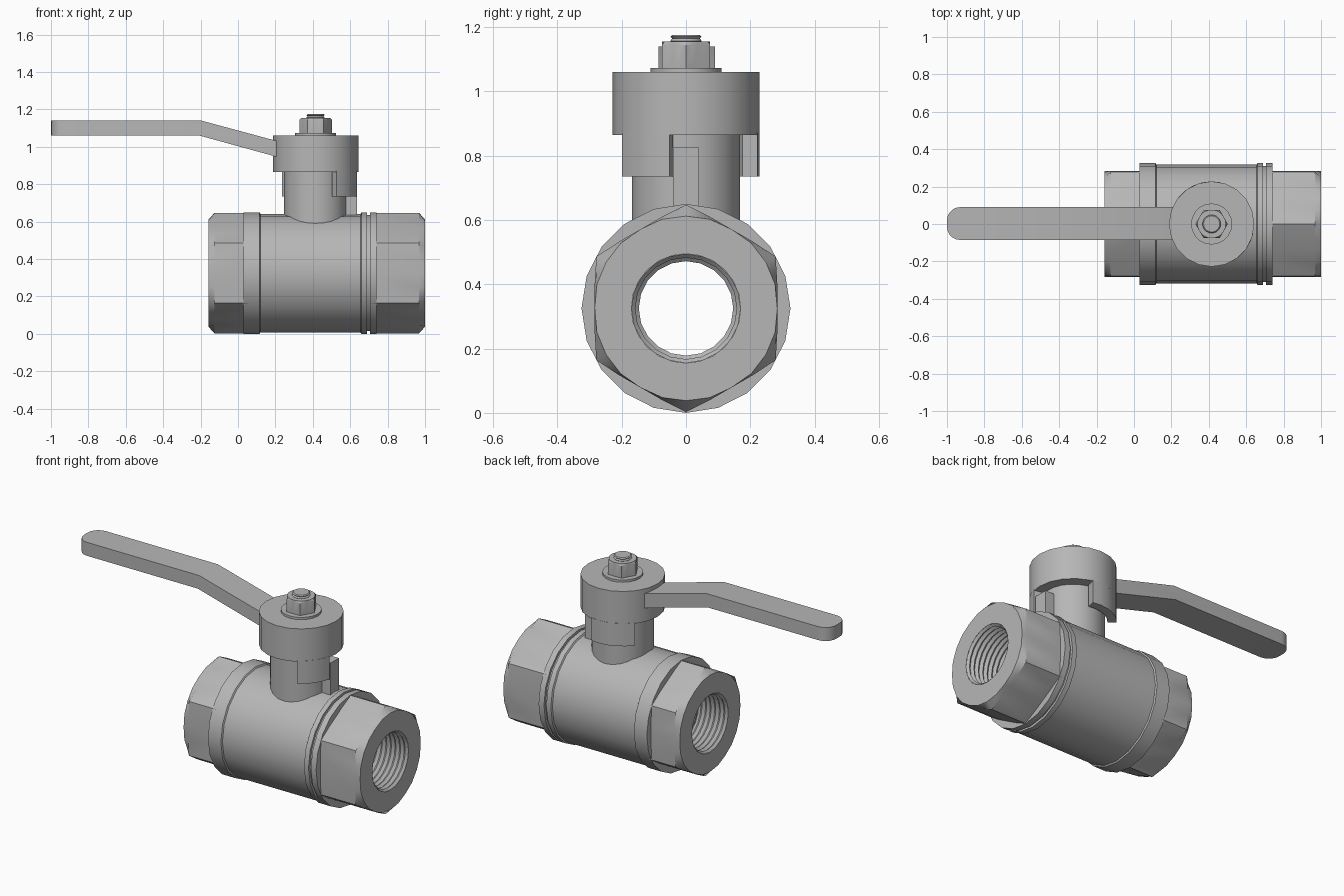
import bpy, bmesh, math
from mathutils import Vector

if "Cube" in bpy.data.objects:
    bpy.data.objects.remove(bpy.data.objects["Cube"])

metal = bpy.data.materials.new("grey metal")
metal.diffuse_color = (0.47, 0.47, 0.47, 1)
metal.use_nodes = True
metal.node_tree.nodes["Principled BSDF"].inputs["Base Color"].default_value = metal.diffuse_color

AXIS_Z = 0.325   # height of the pipe axis
STEM_X = 0.415   # position of the stem axis


def finish(name, bm, angle=30):
    bmesh.ops.remove_doubles(bm, verts=bm.verts, dist=1e-5)
    me = bpy.data.meshes.new(name)
    bm.to_mesh(me)
    bm.free()
    ob = bpy.data.objects.new(name, me)
    bpy.context.collection.objects.link(ob)
    me.materials.append(metal)
    bpy.context.view_layer.objects.active = ob
    ob.select_set(True)
    bpy.ops.object.shade_smooth_by_angle(angle=math.radians(angle))
    ob.select_set(False)
    return ob


def along_x(t, r, a):
    return Vector((t, r * math.sin(a), AXIS_Z + r * math.cos(a)))


def along_z(t, r, a):
    return Vector((STEM_X + r * math.cos(a), r * math.sin(a), t))


def lathe(name, profile, place, n, cap=False, shape=None, fix=True):
    """Turn (position, radius) pairs; shape limits the radius by angle."""
    bm = bmesh.new()
    rings = []
    for t, r in profile:
        ring = []
        for i in range(n):
            a = math.tau * i / n
            ring.append(bm.verts.new(place(t, min(r, shape(a)) if shape else r, a)))
        rings.append(ring)
    for A, B in zip(rings, rings[1:]):
        for i in range(n):
            j = (i + 1) % n
            bm.faces.new((A[i], A[j], B[j], B[i]))
    if cap:
        bm.faces.new(rings[0])
        bm.faces.new(rings[-1])
    if fix:
        bmesh.ops.recalc_face_normals(bm, faces=bm.faces)
    return finish(name, bm)


def hexagon(flat):
    return lambda a: flat / math.cos((a % (math.pi / 3)) - math.pi / 6)


def prism(name, outline, axis, lo, hi, bevel=None):
    """Extrude a 2D outline; axis 'z' uses xy points, axis 'y' uses xz points."""
    bm = bmesh.new()
    put = (lambda p, h: (p[0], p[1], h)) if axis == 'z' else (lambda p, h: (p[0], h, p[1]))
    a = [bm.verts.new(put(p, lo)) for p in outline]
    b = [bm.verts.new(put(p, hi)) for p in outline]
    bm.faces.new(a)
    bm.faces.new(b)
    for i in range(len(a)):
        j = (i + 1) % len(a)
        bm.faces.new((a[i], a[j], b[j], b[i]))
    bmesh.ops.recalc_face_normals(bm, faces=bm.faces)
    if bevel:
        bevel(bm)
    return finish(name, bm)


# valve body with end flange, seam ring and groove
lathe("body", [(0.03, 0.15), (0.03, 0.325), (0.115, 0.325), (0.12, 0.317), (0.655, 0.317),
               (0.66, 0.325), (0.69, 0.325), (0.69, 0.31), (0.705, 0.31), (0.705, 0.325),
               (0.74, 0.325), (0.74, 0.15)], along_x, 20)

# hexagonal pipe ends with chamfered corners
for name, end, inner in (("left_hex_end", -0.158, 0.05), ("right_hex_end", 1.0, 0.72)):
    s = 1 if inner > end else -1
    lathe(name, [(end, 0.17), (end, 0.287), (end + s * 0.032, 0.322), (inner, 0.322),
                 (inner, 0.16)], along_x, 24, shape=hexagon(0.284))

# threaded bore running through the valve
bore = [(-0.158, 0.17)]
for k in range(7):
    bore += [(-0.145 + 0.03 * k, 0.158), (-0.13 + 0.03 * k, 0.17)]
bore += [(0.07, 0.147)]
bore += [(0.842 - t, r) for t, r in reversed(bore)]
lathe("threaded_bore", bore, along_x, 20, fix=False)
me = bpy.data.objects["threaded_bore"].data
mid = me.polygons[len(me.polygons) // 2]
if mid.normal.dot(mid.center - Vector((mid.center.x, 0, AXIS_Z))) > 0:
    me.flip_normals()

# neck, handle hub, washer and bolt
lathe("neck", [(0.55, 0.168), (0.88, 0.168)], along_z, 24, cap=True)
lathe("handle_hub", [(0.865, 0.15), (0.865, 0.228), (1.06, 0.228)], along_z, 20, cap=True)
lathe("washer", [(1.055, 0.11), (1.073, 0.11)], along_z, 20, cap=True)
lathe("nut", [(1.073, 0.09), (1.145, 0.09), (1.155, 0.076)], along_z, 24, cap=True,
      shape=hexagon(0.075))
lathe("bolt_end", [(1.07, 0.043), (1.15, 0.043), (1.157, 0.049), (1.164, 0.043),
                   (1.17, 0.049), (1.175, 0.043)], along_z, 20, cap=True)

# skirt segments hanging below the hub
for name, a0, a1 in (("front_skirt", -61, -13), ("back_skirt", 77, 142)):
    steps = [math.radians(a0 + (a1 - a0) * i / 5) for i in range(6)]
    ring = [(0.228, a) for a in steps] + [(0.18, a) for a in reversed(steps)]
    prism(name, [(STEM_X + r * math.cos(a), r * math.sin(a)) for r, a in ring],
          'z', 0.735, 0.87)

# stop tab on the neck
prism("stop_tab", [(0.55, -0.04), (0.635, -0.04), (0.635, 0.04), (0.55, 0.04)],
      'z', 0.6, 0.825)


# cranked lever with a rounded grip end
def round_grip(bm):
    ends = [e for e in bm.edges if all(v.co.x < -0.99 for v in e.verts)
            and abs(e.verts[0].co.z - e.verts[1].co.z) > 0.05]
    bmesh.ops.bevel(bm, geom=ends, offset=0.07, segments=5, profile=0.5, affect='EDGES')


prism("lever", [(-1, 1.06), (-0.205, 1.06), (0.25, 0.935), (0.25, 1.02), (-0.195, 1.14),
                (-1, 1.14)], 'y', -0.085, 0.09, round_grip)
